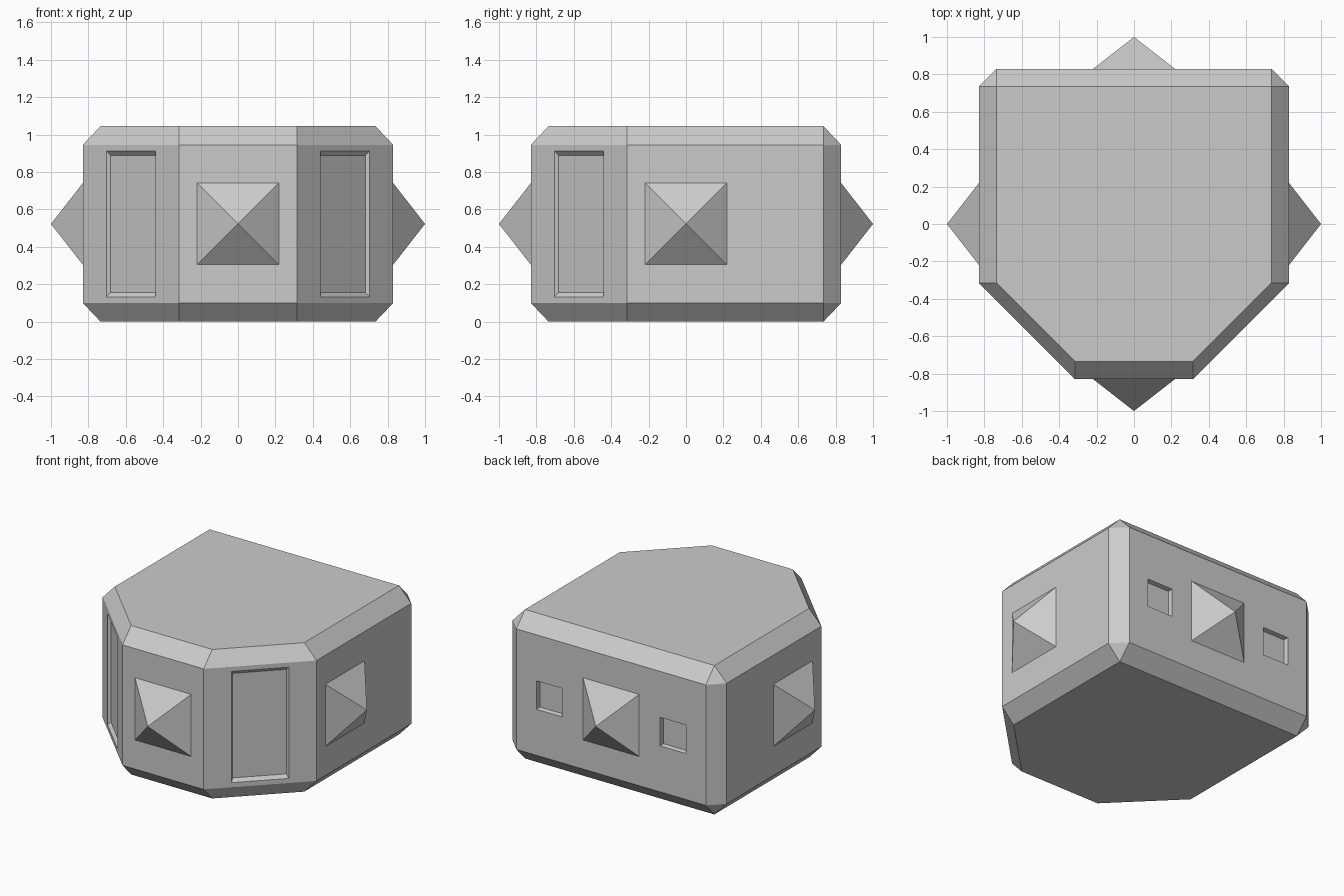
import bpy, bmesh, math
from mathutils import Matrix, Vector

if "Cube" in bpy.data.objects:
    bpy.data.objects.remove(bpy.data.objects["Cube"])

TOP, BEV, MID = 1.045, 0.10, 0.5225
OUT, INN, FRONT = 0.83, 0.735, 0.315


def hull(name, points, matrix=Matrix()):
    """Convex solid around the points, with flat areas merged to single faces."""
    bm = bmesh.new()
    for p in points:
        bm.verts.new(matrix @ Vector(p))
    bmesh.ops.convex_hull(bm, input=bm.verts)
    bmesh.ops.dissolve_limit(bm, angle_limit=math.radians(1),
                             verts=bm.verts, edges=bm.edges)
    bmesh.ops.recalc_face_normals(bm, faces=bm.faces)
    mesh = bpy.data.meshes.new(name)
    bm.to_mesh(mesh)
    bm.free()
    obj = bpy.data.objects.new(name, mesh)
    bpy.context.collection.objects.link(obj)
    return obj


def wall_matrix(angle, distance, shift=0.0):
    """Local x along the wall, y up, z outward; angle 0 faces the front."""
    return (Matrix.Rotation(angle, 4, 'Z') @ Matrix.Translation((shift, -distance, MID))
            @ Matrix.Rotation(math.pi / 2, 4, 'X'))


def rect(w, h, z):
    return [(sx * w, sy * h, z) for sx in (-1, 1) for sy in (-1, 1)]


# Bevelled body: square at the back, two cut corners at the front
pts = []
for s in (-1, 1):
    for z in (BEV, TOP - BEV):
        pts += [(s * OUT, -FRONT, z), (s * FRONT, -OUT, z),
                (s * OUT, INN, z), (s * INN, OUT, z)]
    for z in (0, TOP):
        pts += [(s * INN, -FRONT, z), (s * FRONT, -INN, z), (s * INN, INN, z)]
body = hull("body", pts)


# Tapered recesses cut into the walls
def recess(name, matrix, w, h, depth, taper):
    def section(z):
        k = 1 + taper * z / depth
        return rect(w * k, h * k, z)
    cutter = hull(name, section(-depth) + section(depth), matrix)
    cutter.hide_render = True
    mod = body.modifiers.new(name, 'BOOLEAN')
    mod.operation, mod.solver, mod.object = 'DIFFERENCE', 'EXACT', cutter
    return cutter


cutters = []
diagonal = (OUT + FRONT) / math.sqrt(2)
for side in (-1, 1):
    cutters.append(recess("door_recess", wall_matrix(side * math.pi / 4, diagonal),
                          0.185, 0.39, 0.02, 0.06))
    cutters.append(recess("window_recess", wall_matrix(math.pi, OUT, side * 0.48),
                          0.10, 0.10, 0.03, 0.06))

# Bake the cuts and remove the cutters
graph = bpy.context.evaluated_depsgraph_get()
baked = bpy.data.meshes.new_from_object(body.evaluated_get(graph))
body.modifiers.clear()
body.data = baked
for c in cutters:
    bpy.data.objects.remove(c)

# Pyramid spikes on the four main walls
for i, where in enumerate(("front", "right", "back", "left")):
    hull(where + "_spike",
         rect(0.218, 0.218, -0.01) + rect(0.218, 0.218, 0) + [(0, 0, 1 - OUT)],
         wall_matrix(i * math.pi / 2, OUT))
